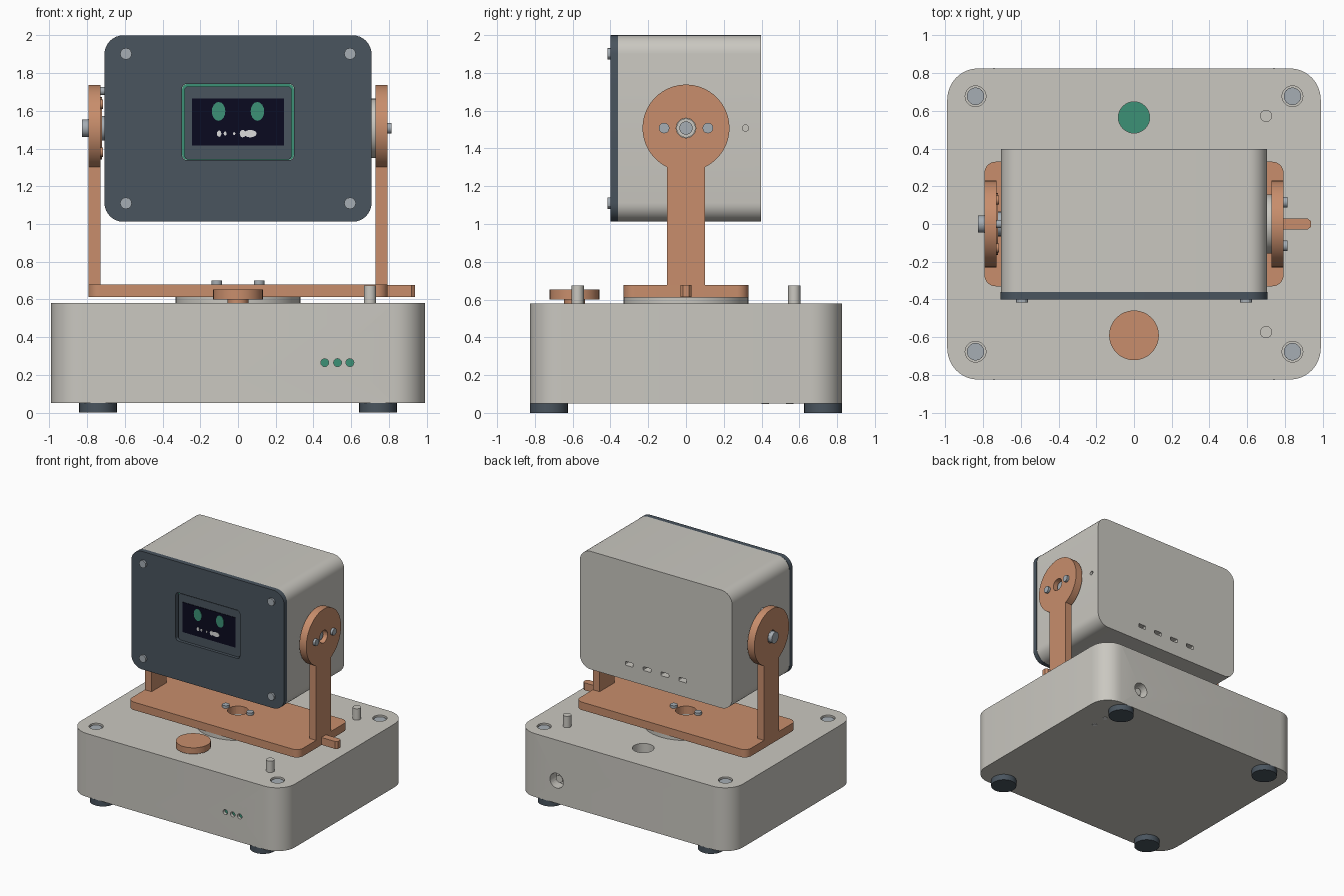
import bpy, bmesh
from math import sin, cos, pi, asin

if "Cube" in bpy.data.objects:
    bpy.data.objects.remove(bpy.data.objects["Cube"])


def material(name, rgb):
    m = bpy.data.materials.new(name)
    m.use_nodes = True
    m.diffuse_color = (*rgb, 1)
    m.node_tree.nodes["Principled BSDF"].inputs["Base Color"].default_value = (*rgb, 1)
    return m


SHELL = material("warm grey shell", (.59, .575, .53))
COPPER = material("copper orange", (.58, .27, .15))
SLATE = material("dark slate", (.067, .089, .112))
GREEN = material("teal green", (.045, .283, .18))
GLASS = material("black display", (.003, .003, .014))
STEEL = material("steel", (.38, .42, .456))
WHITE = material("display white", (.72, .72, .72))


# Outlines
def arc(cu, cv, ru, rv, start, end, n):
    return [(cu + ru * cos(start + (end - start) * i / n),
             cv + rv * sin(start + (end - start) * i / n)) for i in range(n + 1)]


def ellipse(cu, cv, ru, rv=None, n=32):
    return arc(cu, cv, ru, rv or ru, 0, 2 * pi, n)[:-1]


def rounded(cu, cv, hu, hv, r, n=8):
    pts = []
    for k, (su, sv) in enumerate(((1, 1), (-1, 1), (-1, -1), (1, -1))):
        pts += arc(cu + su * (hu - r), cv + sv * (hv - r), r, r, k * pi / 2, (k + 1) * pi / 2, n)
    return pts


# Extrude an outline along an axis between two positions
def prism(name, outline, axis, lo, hi, mat=None):
    place = {"x": lambda u, v, w: (w, u, v),
             "y": lambda u, v, w: (u, w, v),
             "z": lambda u, v, w: (u, v, w)}[axis]
    bm = bmesh.new()
    low = [bm.verts.new(place(u, v, lo)) for u, v in outline]
    high = [bm.verts.new(place(u, v, hi)) for u, v in outline]
    bm.faces.new(low)
    bm.faces.new(high)
    n = len(low)
    for i in range(n):
        j = (i + 1) % n
        bm.faces.new((low[i], low[j], high[j], high[i]))
    bmesh.ops.recalc_face_normals(bm, faces=bm.faces)
    mesh = bpy.data.meshes.new(name)
    bm.to_mesh(mesh)
    bm.free()
    ob = bpy.data.objects.new(name, mesh)
    bpy.context.collection.objects.link(ob)
    if mat:
        mesh.materials.append(mat)
        smooth(ob)
    return ob


def activate(ob):
    bpy.ops.object.select_all(action="DESELECT")
    ob.select_set(True)
    bpy.context.view_layer.objects.active = ob


def smooth(ob):
    activate(ob)
    bpy.ops.object.shade_smooth_by_angle(angle=pi / 6)


def cut(ob, outline, axis, lo, hi):
    cutter = prism("cutter", outline, axis, lo, hi)
    cutter.hide_render = True
    activate(ob)
    mod = ob.modifiers.new("cut", "BOOLEAN")
    mod.operation, mod.solver, mod.object = "DIFFERENCE", "EXACT", cutter
    bpy.ops.object.modifier_apply(modifier=mod.name)
    bpy.data.objects.remove(cutter)
    smooth(ob)


SIDES = (("right", -1), ("left", 1))
ENDS = (("front", -1), ("back", 1))

# Base with feet, corner screws and pegs
base = prism("base", rounded(0, 0, .99, .825, .165), "z", .05, .58, SHELL)
for side, sx in SIDES:
    for end, sy in ENDS:
        prism(f"{end}_{side}_foot", ellipse(sx * .742, sy * .726, .1), "z", 0, .05, SLATE)
        cut(base, ellipse(sx * .84, sy * .677, .055), "z", .55, .7)
        prism(f"{end}_{side}_base_screw", ellipse(sx * .84, sy * .677, .046), "z", .55, .57, STEEL)
for end, sy in ENDS:
    prism(f"{end}_peg", ellipse(.7, sy * .573, .032), "z", .575, .675, SHELL)

# Front indicator lights, top well, back socket and underside pips
for i, x in enumerate((.46, .528, .593)):
    cut(base, ellipse(x, .265, .021, n=20), "y", -.9, -.785)
    prism(f"indicator_light_{i}", ellipse(x, .265, .021, n=20), "y", -.8, -.784, GREEN)
cut(base, ellipse(0, .565, .083), "z", .42, .7)
prism("well_light", ellipse(0, .565, .083), "z", .418, .43, GREEN)
cut(base, ellipse(.62, .24, .062), "y", .74, .9)
prism("socket_core", ellipse(.62, .24, .03), "y", .73, .79, SHELL)
for i, y in enumerate((.42, .55)):
    prism(f"underside_pip_{i}", ellipse(.76, y, .02, n=16), "z", .046, .055, WHITE)

# Front push knob
prism("knob_stem", ellipse(0, -.59, .055), "z", .575, .6, COPPER)
prism("knob", ellipse(0, -.59, .132), "z", .6, .652, COPPER)

# Turntable and yoke plate
turntable = prism("turntable", ellipse(0, 0, .33, n=64), "z", .578, .612, SHELL)
plate = prism("yoke_plate", rounded(0, 0, .793, .33, .06), "z", .612, .678, COPPER)
for part in (turntable, plate):
    cut(part, ellipse(0, 0, .08), "z", .585, .7)
prism("pointer_tab", [(.78, -.03), (.92, -.03), (.938, -.015), (.938, .015), (.92, .03), (.78, .03)],
      "z", .614, .676, COPPER)
for side, sx in SIDES:
    prism(f"{side}_plate_screw", ellipse(sx * .112, 0, .028, n=20), "z", .67, .7, STEEL)

# Keyhole shaped yoke arms
PIVOT, RADIUS, HALF = 1.508, .23, .1
tilt = asin(HALF / RADIUS)
keyhole = arc(0, PIVOT, RADIUS, RADIUS, tilt - pi / 2, 3 * pi / 2 - tilt, 56)
keyhole += [(-HALF, .65), (HALF, .65)]
arms = {}
for side, sx in SIDES:
    arms[side] = prism(f"{side}_arm", keyhole, "x", *sorted((sx * .73, sx * .793)), COPPER)
    cut(arms[side], ellipse(0, PIVOT, .052), "x", *sorted((sx * .7, sx * .85)))

# Left pivot: hub, collar, shaft and two screws
prism("left_hub", ellipse(0, PIVOT, .157), "x", .7, .729, SHELL)
prism("left_collar", ellipse(0, PIVOT, .05), "x", .72, .75, SHELL)
prism("left_shaft", ellipse(0, PIVOT, .035), "x", .72, .765, STEEL)
for end, sy in ENDS:
    prism(f"left_arm_{end}_screw", ellipse(sy * .116, PIVOT, .028, n=20), "x", .78, .813, STEEL)

# Right pivot: bolt, boss, bearing and small inner screws
prism("right_bolt_head", ellipse(0, PIVOT, .046), "x", -.826, -.792, STEEL)
prism("right_bolt_shaft", ellipse(0, PIVOT, .048), "x", -.795, -.7, STEEL)
prism("right_boss", ellipse(0, PIVOT, .165), "x", -.732, -.722, COPPER)
prism("right_bearing", ellipse(0, PIVOT, .065), "x", -.73, -.7, STEEL)
for i in range(4):
    a = pi / 4 + i * pi / 2
    prism(f"right_boss_screw_{i}", ellipse(.18 * cos(a), PIVOT + .18 * sin(a), .025, n=16),
          "x", -.735, -.715, COPPER)
prism("right_stop_pin", ellipse(0, 1.705, .022, n=16), "x", -.735, -.7, STEEL)

# Head shell with side hole and rear vents
MID = 1.506
head = prism("head_shell", rounded(0, MID, .705, .494, .1), "y", -.36, .397, SHELL)
cut(head, ellipse(.315, PIVOT, .017, n=16), "x", .66, .8)
for i in range(4):
    cut(head, rounded((i - 1.5) * .165, 1.15, .036, .016, .008, 3), "y", .34, .5)

# Front panel with screws
panel = prism("front_panel", rounded(0, MID, .708, .494, .1), "y", -.4, -.36, SLATE)
cut(panel, rounded(0, 1.541, .297, .202, .025, 4), "y", -.5, -.3)
for side, sx in SIDES:
    for level, z in (("lower", 1.11), ("upper", 1.902)):
        prism(f"{level}_{side}_panel_screw", ellipse(sx * .594, z, .031, n=12), "y", -.416, -.39, STEEL)

# Display: circuit board, bezel, glass, eyes and mouth marks
prism("display_board", rounded(0, 1.541, .296, .201, .025, 4), "y", -.366, -.358, GREEN)
prism("display_bezel", rounded(0, 1.536, .284, .194, .02, 4), "y", -.38, -.364, SLATE)
prism("display_glass", rounded(0, 1.541, .245, .125, .004, 2), "y", -.384, -.378, GLASS)
for side, sx in SIDES:
    prism(f"{side}_eye", ellipse(sx * .103, 1.597, .036, .05, 16), "y", -.387, -.382, GREEN)
for i, (x, w) in enumerate(((-.1, .012), (-.068, .008), (-.02, .006), (.025, .016), (.065, .034))):
    prism(f"mouth_mark_{i}", ellipse(x, 1.479, w, min(w * 1.4, .02), 12), "y", -.387, -.382, WHITE)
